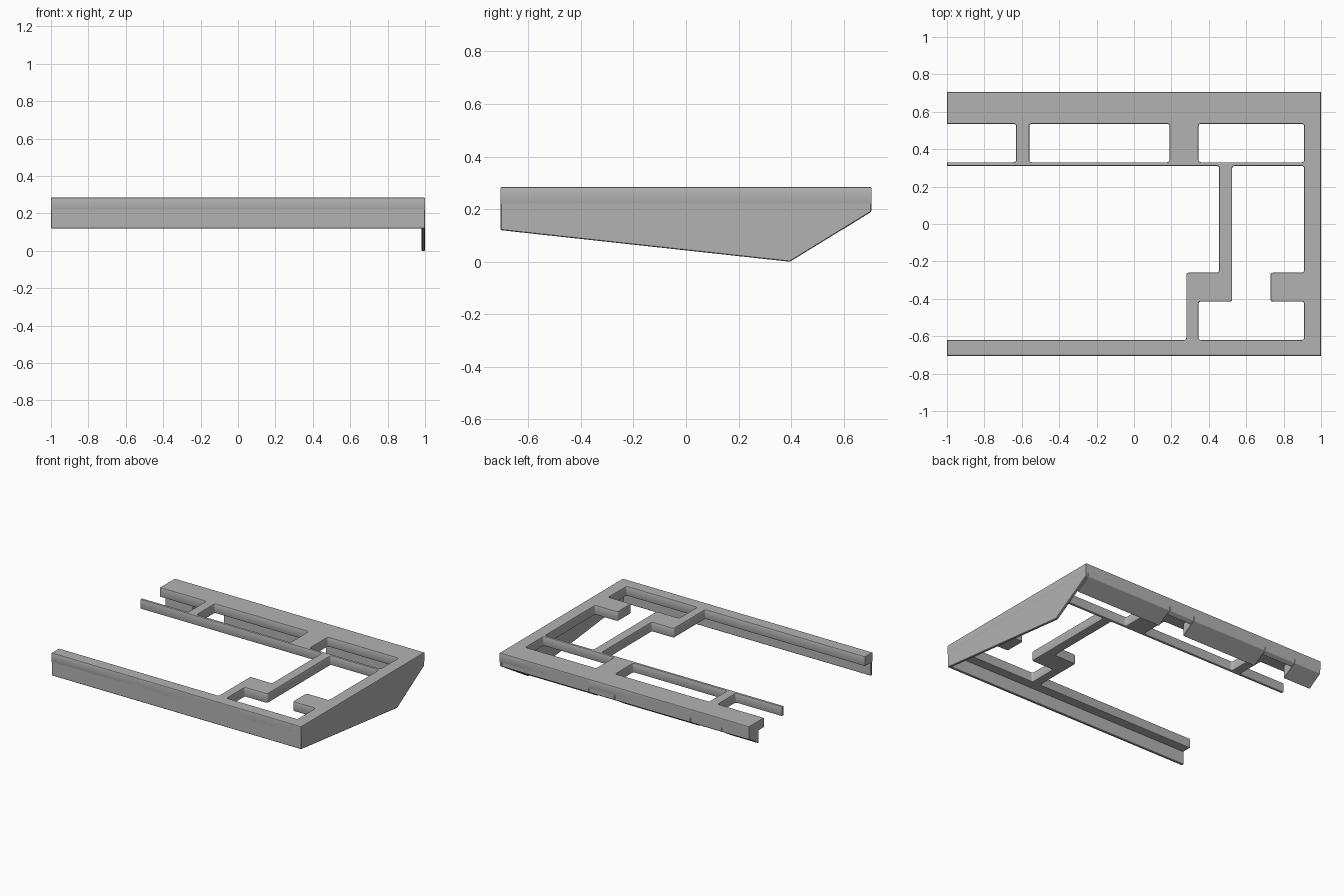
import bpy
import bmesh
from mathutils import Vector

cube = bpy.data.objects.get("Cube")
if cube:
    bpy.data.objects.remove(cube, do_unlink=True)

grey = bpy.data.materials.new("plain grey")
grey.use_nodes = True
colour = (0.45, 0.45, 0.45, 1)
grey.diffuse_color = colour
grey.node_tree.nodes["Principled BSDF"].inputs["Base Color"].default_value = colour

TOP, PLATE, WALL, EDGE = 0.285, 0.07, 0.018, 0.006
BACK, FRONT = 0.705, -0.705


def fillet(points, radius=0.014):
    """Round every corner except those on the cut ends and outer side."""
    result = []
    for i, p in enumerate(points):
        p = Vector(p)
        if abs(p.x) > 0.99:
            result.append(p)
            continue
        a = p + (Vector(points[i - 1]) - p).normalized() * radius
        b = p + (Vector(points[(i + 1) % len(points)]) - p).normalized() * radius
        for k in range(5):
            t = k / 4
            result.append(a * (1 - t) ** 2 + p * 2 * t * (1 - t) + b * t * t)
    return result


def box_loop(x0, x1, y0, y1):
    return [(x0, y0), (x1, y0), (x1, y1), (x0, y1)]


def prism(name, profile, x0, x1):
    """Extrude a (y, z) profile along x."""
    bm = bmesh.new()
    face = bm.faces.new([bm.verts.new((x0, y, z)) for y, z in profile])
    new = bmesh.ops.extrude_face_region(bm, geom=[face])["geom"]
    bmesh.ops.translate(bm, vec=(x1 - x0, 0, 0),
                        verts=[v for v in new if isinstance(v, bmesh.types.BMVert)])
    bmesh.ops.recalc_face_normals(bm, faces=bm.faces)
    mesh = bpy.data.meshes.new(name)
    bm.to_mesh(mesh)
    bm.free()
    mesh.materials.append(grey)
    obj = bpy.data.objects.new(name, mesh)
    bpy.context.collection.objects.link(obj)
    bevel = obj.modifiers.new("soft edges", "BEVEL")
    bevel.width = 0.003
    bevel.limit_method = "ANGLE"
    return obj


# Top frame: open outline with three openings
outline = [(-1, BACK), (-1, 0.535), (-0.63, 0.535), (-0.63, 0.33), (-1, 0.33),
           (-1, 0.31), (0.455, 0.31), (0.455, -0.26), (0.28, -0.26),
           (0.28, -0.62), (-1, -0.62), (-1, FRONT), (1, FRONT), (1, BACK)]
side_opening = [(0.525, 0.31), (0.91, 0.31), (0.91, -0.26), (0.73, -0.26),
                (0.73, -0.415), (0.91, -0.415), (0.91, -0.62),
                (0.345, -0.62), (0.345, -0.415), (0.525, -0.415)]
loops = [outline, side_opening,
         box_loop(-0.56, 0.19, 0.33, 0.535), box_loop(0.345, 0.91, 0.33, 0.535)]

curve = bpy.data.curves.new("frame_outline", "CURVE")
curve.dimensions = "2D"
curve.fill_mode = "BOTH"
curve.extrude = PLATE / 2 - EDGE
curve.bevel_depth = EDGE
curve.bevel_resolution = 1
curve.offset = -EDGE
for loop in loops:
    pts = fillet(loop)
    spline = curve.splines.new("POLY")
    spline.points.add(len(pts) - 1)
    for sp, p in zip(spline.points, pts):
        sp.co = (p.x, p.y, 0, 1)
    spline.use_cyclic_u = True
outline_obj = bpy.data.objects.new("frame_outline", curve)
bpy.context.collection.objects.link(outline_obj)
graph = bpy.context.evaluated_depsgraph_get()
mesh = bpy.data.meshes.new_from_object(outline_obj.evaluated_get(graph))
bpy.data.objects.remove(outline_obj, do_unlink=True)
mesh.materials.clear()
mesh.materials.append(grey)
frame = bpy.data.objects.new("top_frame", mesh)
bpy.context.collection.objects.link(frame)
frame.location.z = TOP - PLATE / 2
bpy.context.view_layer.objects.active = frame
frame.select_set(True)
bpy.ops.object.shade_smooth_by_angle()

# Thin front skirt and tapered side panel
top = TOP - 0.004
prism("front_skirt", [(FRONT, top), (FRONT, 0.12), (FRONT + WALL, 0.12),
                      (FRONT + WALL, top)], -1, 1)
prism("side_panel", [(FRONT, top), (FRONT, 0.12), (0.395, 0),
                     (BACK, 0.19), (BACK, top)], 1 - WALL, 1)


# Sloped rear lip, cut back to a thin wall at two notches
def lip(name, depth, x0, x1):
    inner = BACK - depth
    prism(name, [(BACK, top), (BACK, 0.19), (inner, 0.19 - depth * 0.62),
                 (inner, top)], x0, x1)


for name, x0, x1 in (("rear_lip_end", -1, -0.78), ("rear_lip_middle", -0.53, 0.08),
                     ("rear_lip_side", 0.285, 1 - WALL)):
    lip(name, 0.11, x0, x1)
for name, x0, x1 in (("outer_notch_wall", -0.78, -0.53), ("inner_notch_wall", 0.08, 0.285)):
    lip(name, 0.03, x0, x1)
